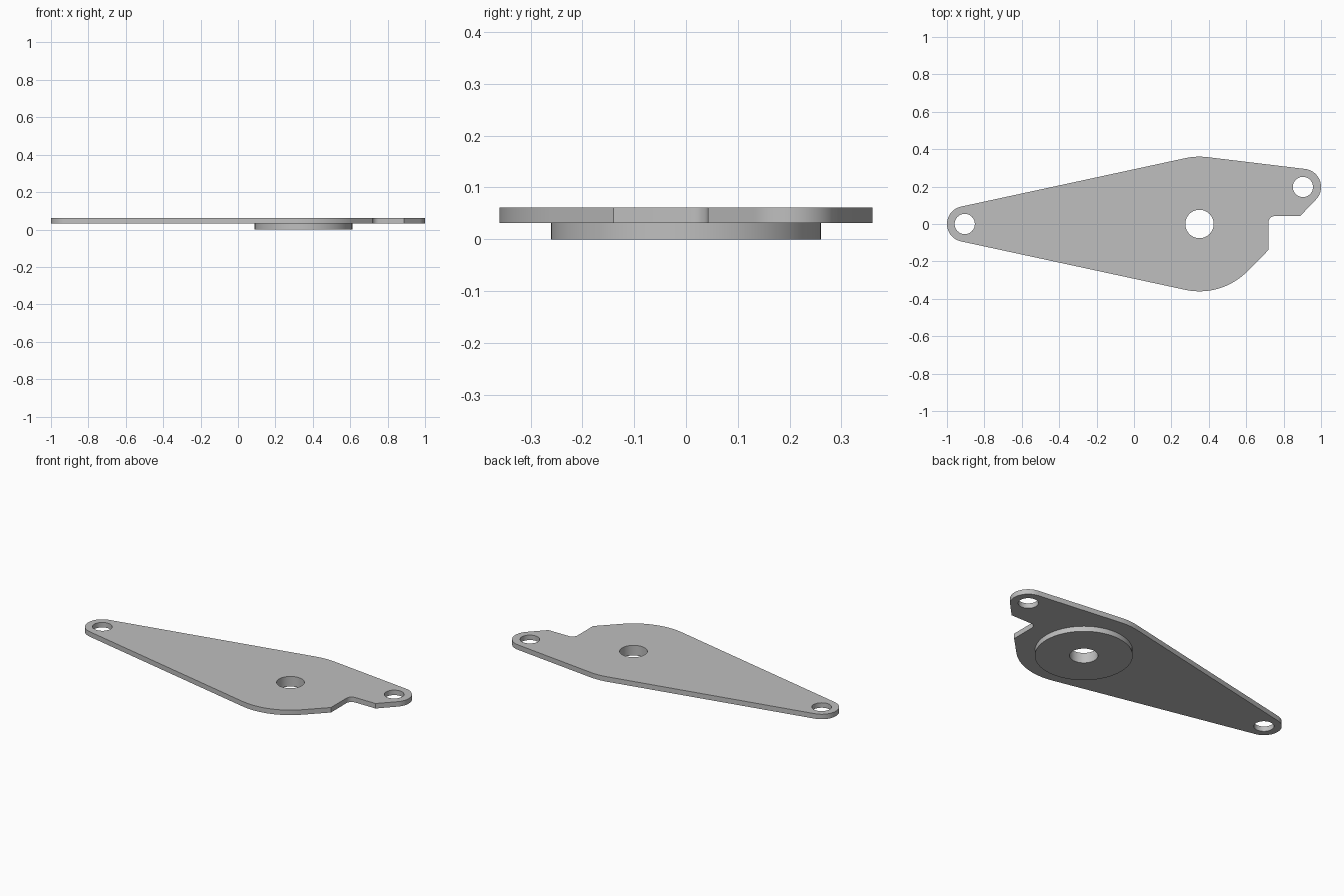
import bpy, bmesh
from math import cos, sin, acos, atan2, hypot, radians, degrees

cube = bpy.data.objects.get("Cube")
if cube:
    bpy.data.objects.remove(cube, do_unlink=True)

steel = bpy.data.materials.new("grey_metal")
steel.use_nodes = True
GREY = (0.52, 0.52, 0.52, 1)
steel.diffuse_color = GREY
steel.node_tree.nodes["Principled BSDF"].inputs["Base Color"].default_value = GREY


def arc(centre, radius, start, end, steps=32):
    angles = [radians(start + (end - start) * i / steps) for i in range(steps + 1)]
    return [(centre[0] + radius * cos(a), centre[1] + radius * sin(a)) for a in angles]


def circle(centre, radius):
    return arc(centre, radius, 0, 360, 64)[:-1]


def tangent_angle(c1, r1, c2, r2):
    """Direction from both centres to their shared upper tangent line."""
    dx, dy = c2[0] - c1[0], c2[1] - c1[1]
    return degrees(atan2(dy, dx) + acos((r1 - r2) / hypot(dx, dy)))


def flat_part(name, loops, bottom, top):
    """Extrude an outline with holes between two heights."""
    curve = bpy.data.curves.new(name, "CURVE")
    curve.dimensions = "2D"
    curve.fill_mode = "BOTH"
    curve.extrude = (top - bottom) / 2
    for loop in loops:
        spline = curve.splines.new("POLY")
        spline.points.add(len(loop) - 1)
        for point, (x, y) in zip(spline.points, loop):
            point.co = (x, y, 0, 1)
        spline.use_cyclic_u = True
    obj = bpy.data.objects.new(name, curve)
    bpy.context.collection.objects.link(obj)
    bpy.ops.object.select_all(action="DESELECT")
    obj.select_set(True)
    bpy.context.view_layer.objects.active = obj
    bpy.ops.object.convert(target="MESH")
    obj = bpy.context.object
    bm = bmesh.new()
    bm.from_mesh(obj.data)
    bmesh.ops.remove_doubles(bm, verts=bm.verts, dist=0.0001)
    bmesh.ops.translate(bm, verts=bm.verts, vec=(0, 0, (bottom + top) / 2))
    bmesh.ops.recalc_face_normals(bm, faces=bm.faces)
    bm.to_mesh(obj.data)
    bm.free()
    obj.data.materials.clear()
    obj.data.materials.append(steel)
    bpy.ops.object.shade_smooth_by_angle(angle=radians(30))
    return obj


# Centres and radii of the three rounded lobes
tip, tip_r = (-0.905, 0), 0.095
hub, hub_r = (0.35, 0), 0.36
ear, ear_r = (0.903, 0.198), 0.097
bore = circle(hub, 0.076)

# Outline, counter-clockwise: tip, hub belly, notch, ear, hub crown
long_side = tangent_angle(tip, tip_r, hub, hub_r)
short_side = tangent_angle(hub, hub_r, ear, ear_r)
outline = arc(tip, tip_r, long_side, 360 - long_side)
outline += arc(hub, hub_r, -long_side, -45)
outline += [(0.718, -0.14)]
outline += arc((0.753, 0.007), 0.035, 180, 90, 12)
outline += [(0.888, 0.042)]
outline += arc(ear, ear_r, -45, short_side)
outline += arc(hub, hub_r, short_side, long_side, 12)

flat_part("plate", [outline, bore, circle(tip, 0.054), circle(ear, 0.054)], 0.031, 0.061)
flat_part("boss_disc", [circle(hub, 0.261), bore], 0, 0.031)
